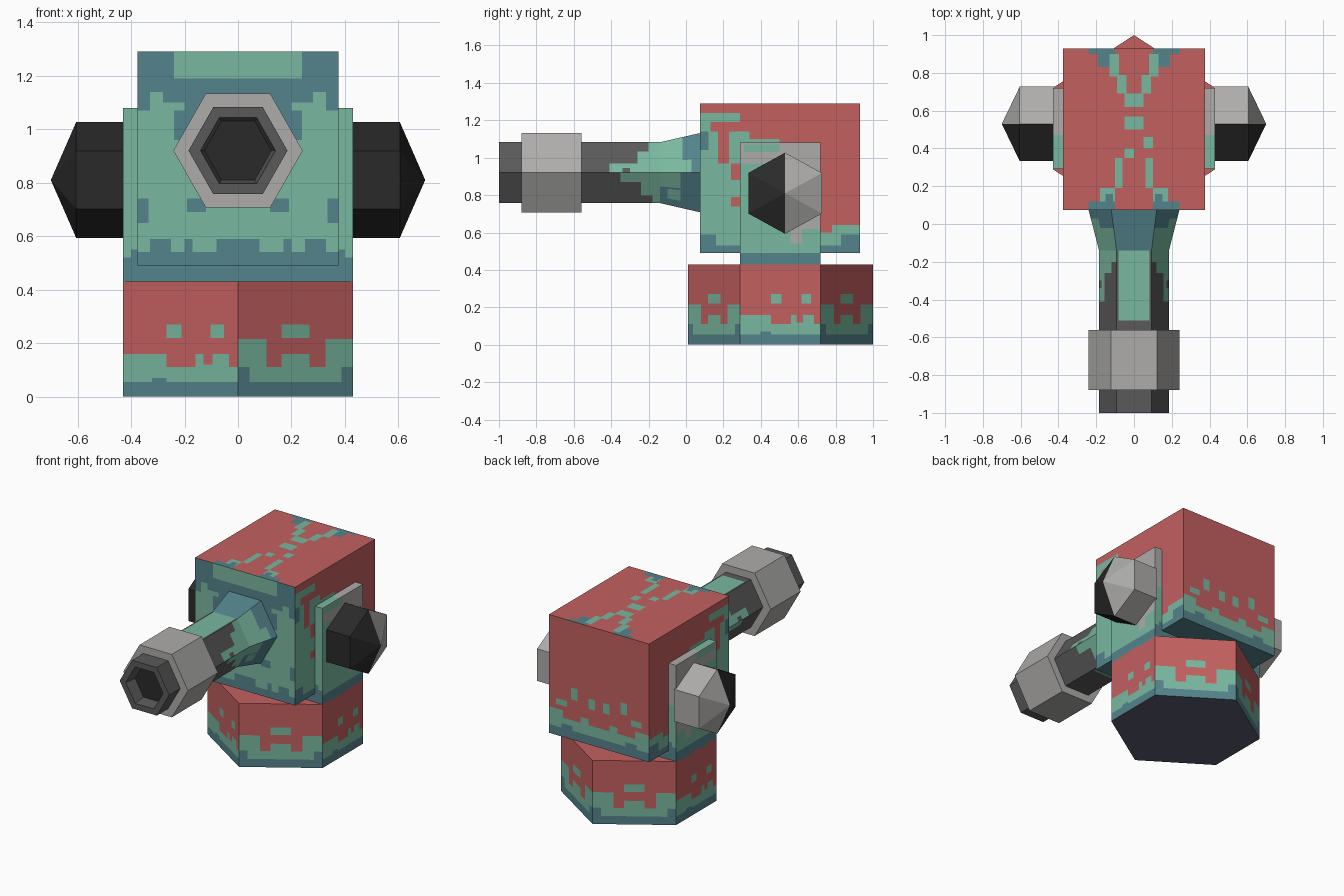
import bpy, bmesh, math
from mathutils import Vector

if "Cube" in bpy.data.objects:
    bpy.data.objects.remove(bpy.data.objects["Cube"])

# ---- flat colours (sRGB 0-255, converted to linear) ----
RGB = {"red": (194, 96, 96), "green": (120, 182, 158), "blue": (84, 130, 139),
       "light_grey": (172, 171, 169), "dark_grey": (90, 90, 90),
       "black": (46, 46, 46), "slate": (88, 92, 112)}
MATS = {}
for key, rgb in RGB.items():
    m = bpy.data.materials.new(key)
    m.diffuse_color = [(c / 255) ** 2.2 for c in rgb] + [1]
    m.use_nodes = True
    m.node_tree.nodes["Principled BSDF"].inputs["Base Color"].default_value = m.diffuse_color
    MATS[key] = m
R, G, B, L, D, K, S = RGB


class Part:
    """A flat-faced part made of painted panels facing away from its centre."""
    def __init__(self, name, centre):
        self.name, self.c, self.bm, self.used = name, Vector(centre), bmesh.new(), []

    def face(self, pts, col, inward=False):
        f = self.bm.faces.new([self.bm.verts.new(p) for p in pts])
        f.normal_update()
        if (f.normal.dot(f.calc_center_median() - self.c) < 0) != inward:
            f.normal_flip()
        if col not in self.used:
            self.used.append(col)
        f.material_index = self.used.index(col)

    def panel(self, quad, ur, vr, base, rects=()):
        """Quad cut along the edges of the painted rectangles (u0,u1,v0,v1,colour)."""
        a, b, c, d = map(Vector, quad)
        cuts = lambda lo, hi, vals: sorted({lo, hi} | {v for v in vals if lo < v < hi})
        us = cuts(*ur, [x for r in rects for x in r[:2]])
        vs = cuts(*vr, [x for r in rects for x in r[2:4]])

        def at(u, v):
            s, t = (u - ur[0]) / (ur[1] - ur[0]), (v - vr[0]) / (vr[1] - vr[0])
            return a.lerp(b, s).lerp(d.lerp(c, s), t)
        for u0, u1 in zip(us, us[1:]):
            for v0, v1 in zip(vs, vs[1:]):
                um, vm, col = (u0 + u1) / 2, (v0 + v1) / 2, base
                for r in rects:
                    if r[0] < um < r[1] and r[2] < vm < r[3]:
                        col = r[4]
                self.face([at(u0, v0), at(u1, v0), at(u1, v1), at(u0, v1)], col)

    def done(self):
        bmesh.ops.remove_doubles(self.bm, verts=self.bm.verts, dist=1e-5)
        me = bpy.data.meshes.new(self.name)
        self.bm.to_mesh(me)
        self.bm.free()
        for col in self.used:
            me.materials.append(MATS[col])
        bpy.context.collection.objects.link(bpy.data.objects.new(self.name, me))


def mir(rects):
    return [q for r in rects for q in (r, (-r[1], -r[0]) + tuple(r[2:]))]


def box(name, h, y0, y1, z0, z1, front, back, side, top, bottom):
    """Box centred on x; each paint is (base colour, rectangles)."""
    p = Part(name, (0, (y0 + y1) / 2, (z0 + z1) / 2))
    for y, paint in ((y0, front), (y1, back)):
        p.panel([(-h, y, z0), (h, y, z0), (h, y, z1), (-h, y, z1)], (-h, h), (z0, z1), *paint)
    for x in (-h, h):
        p.panel([(x, y0, z0), (x, y1, z0), (x, y1, z1), (x, y0, z1)], (y0, y1), (z0, z1), *side)
    for z, paint in ((z0, bottom), (z1, top)):
        p.panel([(-h, y0, z), (h, y0, z), (h, y1, z), (-h, y1, z)], (-h, h), (y0, y1), *paint)
    p.done()


# ---- hexagonal base ----
hexa = [(0, .01), (.43, .29), (.43, .72), (0, 1), (-.43, .72), (-.43, .29)]
trim_a = [(0, 1, 0, .11, G), (0, .38, .1, .16, G), (.63, .92, .1, .16, G), (.7, .78, .12, .16, R),
          (.38, .51, .22, .27, G), (.76, .88, .22, .27, G), (0, 1, 0, .055, B), (.25, .38, .05, .07, B)]
trim_b = [(0, 1, 0, .16, G), (0, .25, .1, .215, G), (.76, 1, .1, .215, G), (.25, .38, .11, .22, R),
          (.62, .76, .11, .22, R), (.38, .62, .22, .27, G), (0, 1, 0, .055, B),
          (0, .1, 0, .11, B), (.9, 1, 0, .11, B)]
base = Part("base", (0, .505, .215))
for k, trim in enumerate((trim_b, trim_a, trim_b, trim_b, trim_a, trim_a)):
    (ax, ay), (bx, by) = hexa[k], hexa[(k + 1) % 6]
    base.panel([(ax, ay, 0), (bx, by, 0), (bx, by, .43), (ax, ay, .43)], (0, 1), (0, .43), R, trim)
base.face([(x, y, 0) for x, y in hexa], S)
base.face([(x, y, .43) for x, y in hexa], R)
base.done()

# ---- main body ----
front = mir([(0, .375, 1.07, 1.29, B), (0, .24, 1.19, 1.29, G), (.28, .33, 1.05, 1.14, G),
             (.2, .28, 1.05, 1.10, G), (.15, .24, .96, 1.07, B), (.335, .375, .65, .74, B),
             (.12, .19, .69, .74, B), (0, .375, .49, .59, B), (.08, .17, .54, .6, G),
             (.2, .25, .54, .6, G), (.33, .375, .54, .6, G)])
back = mir([(0, .375, .49, .62, G), (.08, .14, .6, .66, G), (.27, .375, .6, .67, G),
            (.03, .08, .73, .80, G), (.16, .21, .76, .84, G), (.24, .32, .7, .74, G),
            (0, .375, .49, .55, B), (.2, .28, .54, .58, B)])
side = [(.075, .29, 1.19, 1.24, G), (.075, .29, .49, 1.14, G), (.075, .13, 1.1, 1.19, G),
        (.075, .12, 1.04, 1.14, B), (.17, .23, .97, 1.14, R), (.24, .29, .88, .97, R),
        (.24, .29, .74, .79, R), (.29, .34, 1.04, 1.14, G), (.34, .5, 1.04, 1.1, G),
        (.29, .83, .49, .58, G), (.72, .83, .57, .6, G), (.78, .93, .55, .64, G),
        (.075, .93, .49, .53, B), (.075, .16, .53, .59, B), (.83, .93, .53, .59, B)]
top = mir([(.08, .13, .78, .9, G), (.04, .09, .69, .79, G), (0, .05, .62, .69, G),
           (0, .05, .5, .57, G), (.06, .1, .19, .35, G), (.1, .24, .90, .93, B),
           (.13, .19, .83, .92, B), (.1, .18, .075, .19, G), (.1, .24, .075, .12, B),
           (.11, .15, .1, .16, B)])
top += [(.05, .1, .4, .46, G), (-.05, 0, .35, .4, G)]
box("body", .375, .075, .93, .49, 1.29, (G, front), (R, back), (R, side), (R, top), (B, ()))

# ---- cross block that carries the side knobs ----
edge = [(-.43, .43, .42, .55, B), (-.43, -.4, .52, .6, G), (.4, .43, .52, .6, G)]
plate = [(.29, .72, .97, 1.08, L), (.5, .72, .62, 1.0, L), (.31, .5, 1.03, 1.07, G),
         (.56, .62, .54, .64, L), (.29, .72, .42, .49, B)]
box("cross_block", .43, .29, .72, .42, 1.08, (G, edge),
    (G, edge + [(-.43, .43, .8, 1.08, L)]), (G, plate),
    (L, [(-.43, .43, .29, .47, G)]), (B, ()))

# ---- pointed side knobs: black front half, grey rear half ----
for s, name in ((1, "right_knob"), (-1, "left_knob")):
    knob = Part(name, (s * .45, .53, .81))
    ring = lambda x, k: (s * x, .53 + .197 * math.sin(k * math.pi / 3) / .866,
                         .81 + .217 * math.cos(k * math.pi / 3))
    for k in range(6):
        col = L if k < 3 else K
        knob.face([ring(.42, k), ring(.42, k + 1), ring(.605, k + 1), ring(.605, k)], col)
        knob.face([ring(.605, k), ring(.605, k + 1), (s * .70, .53, .81)], col)
    knob.done()

# ---- barrel ----
CZ = .92


def hp(r, k, y):
    a = k * math.pi / 3
    return (r * math.cos(a), y, CZ + 1.015 * r * math.sin(a))


upper = [(0, .3, -.41, -.14, G), (0, .7, -.26, -.2, G), (.3, 1, -.2, -.14, G), (0, .15, -.34, -.3, D)]
lower = [(0, .3, -.35, -.14, G), (.3, .75, -.24, -.14, G), (.5, 1, -.18, -.14, G)]
barrel = Part("barrel", (0, -.3, CZ))
collar = Part("barrel_collar", (0, -.03, CZ))
# (facet, start corner, end corner) with u running from the equator to the flat
for a, b, up in ((0, 1, True), (3, 2, True), (0, 5, False), (3, 4, False)):
    barrel.panel([hp(.185, a, -1), hp(.185, b, -1), hp(.185, b, -.14), hp(.185, a, -.14)],
                 (0, 1), (-1, -.14), D, upper if up else lower)
    paint = ([(0, 1, -.02, .08, B), (0, .35, -.08, .03, G)] if up
             else [(0, 1, -.03, .08, B), (.45, 1, -.14, .08, B), (.5, .8, -.1, -.03, G)])
    collar.panel([hp(.185, a, -.14), hp(.185, b, -.14), hp(.242, b, .08), hp(.242, a, .08)],
                 (0, 1), (-.14, .08), G, paint)
for a, b, stop in ((1, 2, -.51), (4, 5, -.3)):
    barrel.panel([hp(.185, a, -1), hp(.185, b, -1), hp(.185, b, -.14), hp(.185, a, -.14)],
                 (0, 1), (-1, -.14), D, [(.06, .94, stop, -.14, G)])
    collar.face([hp(.185, a, -.14), hp(.185, b, -.14), hp(.242, b, .08), hp(.242, a, .08)], B)
for k in range(6):  # muzzle rim and bore
    barrel.face([hp(.185, k, -1), hp(.185, k + 1, -1), hp(.14, k + 1, -1), hp(.14, k, -1)], D)
    barrel.face([hp(.14, k, -1), hp(.14, k + 1, -1), hp(.125, k + 1, -.92), hp(.125, k, -.92)], D, True)
barrel.face([hp(.125, k, -.92) for k in range(6)], K)
barrel.done()
collar.done()

# ---- thick ring around the muzzle ----
muzzle = Part("muzzle_ring", (0, -.72, CZ))
for k in range(6):
    muzzle.face([hp(.242, k, -.88), hp(.242, k + 1, -.88), hp(.242, k + 1, -.56), hp(.242, k, -.56)], L)
    for y in (-.88, -.56):
        muzzle.face([hp(.242, k, y), hp(.242, k + 1, y), hp(.18, k + 1, y), hp(.18, k, y)], L)
muzzle.done()
